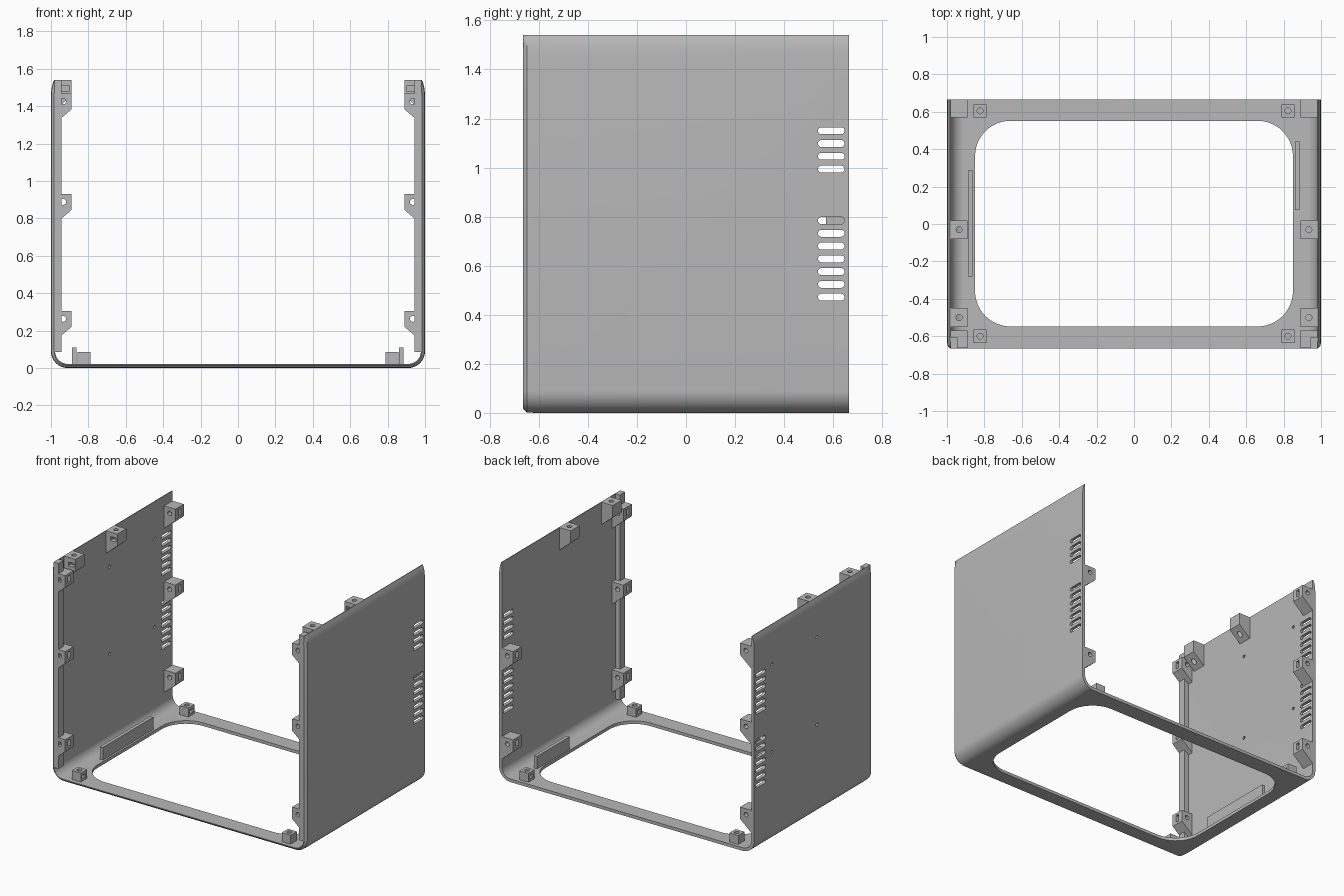
import bpy, bmesh, math
from mathutils import Vector

if "Cube" in bpy.data.objects:
    bpy.data.objects.remove(bpy.data.objects["Cube"])

W, D, H, T = 1.0, 0.665, 1.54, 0.022   # half width, half depth, height, wall
WALL = W - T

grey = bpy.data.materials.new("light grey")
grey.diffuse_color = (0.48, 0.48, 0.48, 1)
grey.use_nodes = True
grey.node_tree.nodes["Principled BSDF"].inputs["Base Color"].default_value = grey.diffuse_color


def finish(bm, name):
    bmesh.ops.recalc_face_normals(bm, faces=bm.faces)
    me = bpy.data.meshes.new(name)
    bm.to_mesh(me)
    bm.free()
    ob = bpy.data.objects.new(name, me)
    me.materials.append(grey)
    bpy.context.collection.objects.link(ob)
    return ob


def prism(bm, pts, axis, a, b):
    """Extrude a 2D outline along an axis: y -> (x, z), z -> (x, y), x -> (y, z)."""
    def place(p, t):
        return {"x": (t, p[0], p[1]), "y": (p[0], t, p[1]), "z": (p[0], p[1], t)}[axis]
    lo = [bm.verts.new(place(p, a)) for p in pts]
    hi = [bm.verts.new(place(p, b)) for p in pts]
    bm.faces.new(lo)
    bm.faces.new(hi[::-1])
    n = len(pts)
    for i in range(n):
        j = (i + 1) % n
        bm.faces.new((lo[i], hi[i], hi[j], lo[j]))


def rect(x0, x1, y0, y1):
    return [(x0, y0), (x1, y0), (x1, y1), (x0, y1)]


def rounded(x0, x1, y0, y1, r, n=8):
    pts = []
    for cx, cy, s in ((x1 - r, y1 - r, 0), (x0 + r, y1 - r, 1), (x0 + r, y0 + r, 2), (x1 - r, y0 + r, 3)):
        for i in range(n + 1):
            a = math.pi / 2 * (s + i / n)
            p = (cx + r * math.cos(a), cy + r * math.sin(a))
            if not pts or math.dist(p, pts[-1]) > 1e-5:
                pts.append(p)
    if math.dist(pts[0], pts[-1]) < 1e-5:
        pts.pop()
    return pts


def circle(x, y, r, n=20):
    return [(x + r * math.cos(2 * math.pi * i / n), y + r * math.sin(2 * math.pi * i / n)) for i in range(n)]


def cut(ob, bm):
    cutter = finish(bm, "cutter")
    cutter.hide_render = True
    mod = ob.modifiers.new("cut", "BOOLEAN")
    mod.operation, mod.solver, mod.object = "DIFFERENCE", "EXACT", cutter
    bpy.context.view_layer.objects.active = ob
    bpy.ops.object.modifier_apply(modifier=mod.name)
    bpy.data.objects.remove(cutter)


def smooth(ob, angle=30):
    bpy.ops.object.select_all(action="DESELECT")
    ob.select_set(True)
    bpy.context.view_layer.objects.active = ob
    bpy.ops.object.shade_smooth_by_angle(angle=math.radians(angle))


# --- U-shaped shell with rounded lower corners and a chamfered front edge ---
def u_profile(inset):
    R, r, n = 0.09, 0.09 - T, 10
    half_out = [(W - 0.017, H), (W - 0.009, H - 0.02), (W - 0.003, H - 0.045), (W, H - 0.08)]
    half_out += [(W - R + R * math.cos(a), R - R * math.sin(a))
                 for a in (math.pi / 2 * i / n for i in range(n + 1))]
    half_in = [(WALL, H)] + [(W - R + r * math.cos(a), R - r * math.sin(a))
                             for a in (math.pi / 2 * i / n for i in range(n + 1))]
    if inset:   # slide the outer skin towards the inner one
        moved = []
        for x, z in half_out:
            if z > R:
                moved.append((max(x - inset, WALL + 0.001), z))
            else:
                d = Vector((x - (W - R), z - R)).normalized() * (R - inset)
                moved.append((W - R + d.x, R + d.y))
        half_out = moved
    mirror = lambda pts: [(-x, z) for x, z in pts]
    return half_out + mirror(half_out)[::-1] + mirror(half_in) + half_in[::-1]


bm = bmesh.new()
rings = [[bm.verts.new((x, y, z)) for x, z in u_profile(i)]
         for y, i in ((-D, 0.017), (-D + 0.016, 0.002), (-D + 0.05, 0), (D, 0))]
n = len(rings[0])
for a, b in zip(rings, rings[1:]):
    for i in range(n):
        j = (i + 1) % n
        bm.faces.new((a[i], b[i], b[j], a[j]))
bm.faces.new(rings[0])
bm.faces.new(rings[-1][::-1])
shell = finish(bm, "shell")

# base opening, vent slots and small screw holes
bm = bmesh.new()
prism(bm, rounded(-0.85, 0.85, -0.548, 0.552, 0.19, 12), "z", -0.1, 0.1)
for side, upper in ((-1, 6), (1, 4)):
    heights = [0.472 + 0.052 * i for i in range(7)] + [0.994 + 0.052 * i for i in range(upper)]
    for z in heights:
        prism(bm, rounded(0.538, 0.646, z - 0.014, z + 0.014, 0.0135, 5), "x", side * 0.93, side * 1.05)
for y in (-0.04, 0.465):
    for z in (0.65, 1.27):
        prism(bm, circle(y, z, 0.011, 12), "x", -1.05, -0.93)
cut(shell, bm)
smooth(shell, 30)


# --- wedge tabs: block with sloped underside, screw hole and nut slot ---
def tab_outline(s, top, drop):
    o = WALL + 0.004
    return [(s * o, top), (s * 0.89, top), (s * 0.89, top - drop),
            (s * o, top - drop - 0.078)]


def edge_tab(name, s, top, y0, y1):
    bm = bmesh.new()
    prism(bm, tab_outline(s, top, 0.085), "y", y0, y1)
    ob = finish(bm, name)
    z, ym = top - 0.042, (y0 + y1) / 2
    bm = bmesh.new()
    prism(bm, circle(s * 0.935, z, 0.016), "y", y0 - 0.1, y1 + 0.1)
    cut(ob, bm)
    bm = bmesh.new()
    prism(bm, rect(ym - 0.014, ym + 0.014, z - 0.025, z + 0.025), "x", s * 0.96, s * 0.85)
    cut(ob, bm)
    smooth(ob)


def top_tab(name, s, yc):
    bm = bmesh.new()
    prism(bm, tab_outline(s, H, 0.085), "y", yc - 0.05, yc + 0.05)
    ob = finish(bm, name)
    bm = bmesh.new()
    prism(bm, circle(s * 0.935, yc, 0.016), "z", H - 0.3, H + 0.1)
    cut(ob, bm)
    bm = bmesh.new()
    prism(bm, rect(s * 0.945 if s < 0 else 0.902, -0.902 if s < 0 else 0.945, H - 0.06, H - 0.032),
          "y", yc - 0.1, yc + 0.025)
    cut(ob, bm)
    smooth(ob)


for s, label in ((-1, "left"), (1, "right")):
    for top in (0.305, 0.93, 1.468):
        edge_tab(f"front_tab_{label}", s, top, -D + 0.001, -D + 0.095)
        if s < 0 or top < 1:
            edge_tab(f"back_tab_{label}", s, top, D - 0.095, D)
    for yc in (-0.5, -0.03):
        top_tab(f"top_tab_{label}", s, yc)

    # stiffening rib along the front edge
    bm = bmesh.new()
    prism(bm, rect(*sorted((s * 0.944, s * (WALL + 0.004))), 0.085, H), "y", -D + 0.0005, -D + 0.057)
    finish(bm, f"front_rib_{label}")

    # base posts with vertical hole and nut slot
    for y in (-0.6, 0.605):
        bm = bmesh.new()
        prism(bm, rect(s * 0.823 - 0.035, s * 0.823 + 0.035, y - 0.035, y + 0.035), "z", T - 0.004, 0.085)
        post = finish(bm, f"base_post_{label}")
        bm = bmesh.new()
        prism(bm, circle(s * 0.823, y, 0.016), "z", T, 0.2)
        cut(post, bm)
        bm = bmesh.new()
        prism(bm, rect(y - 0.02, y + 0.02, 0.04, 0.062), "x", s * 0.84, s * 0.75)
        cut(post, bm)
        smooth(post)

# --- upright rails on the base ---
for name, x0, x1, y0, y1 in (("base_rail_left", -0.888, -0.864, -0.28, 0.285),
                             ("base_rail_right", 0.86, 0.884, 0.075, 0.44)):
    bm = bmesh.new()
    prism(bm, rect(x0, x1, y0, y1), "z", T - 0.004, 0.11)
    finish(bm, name)
